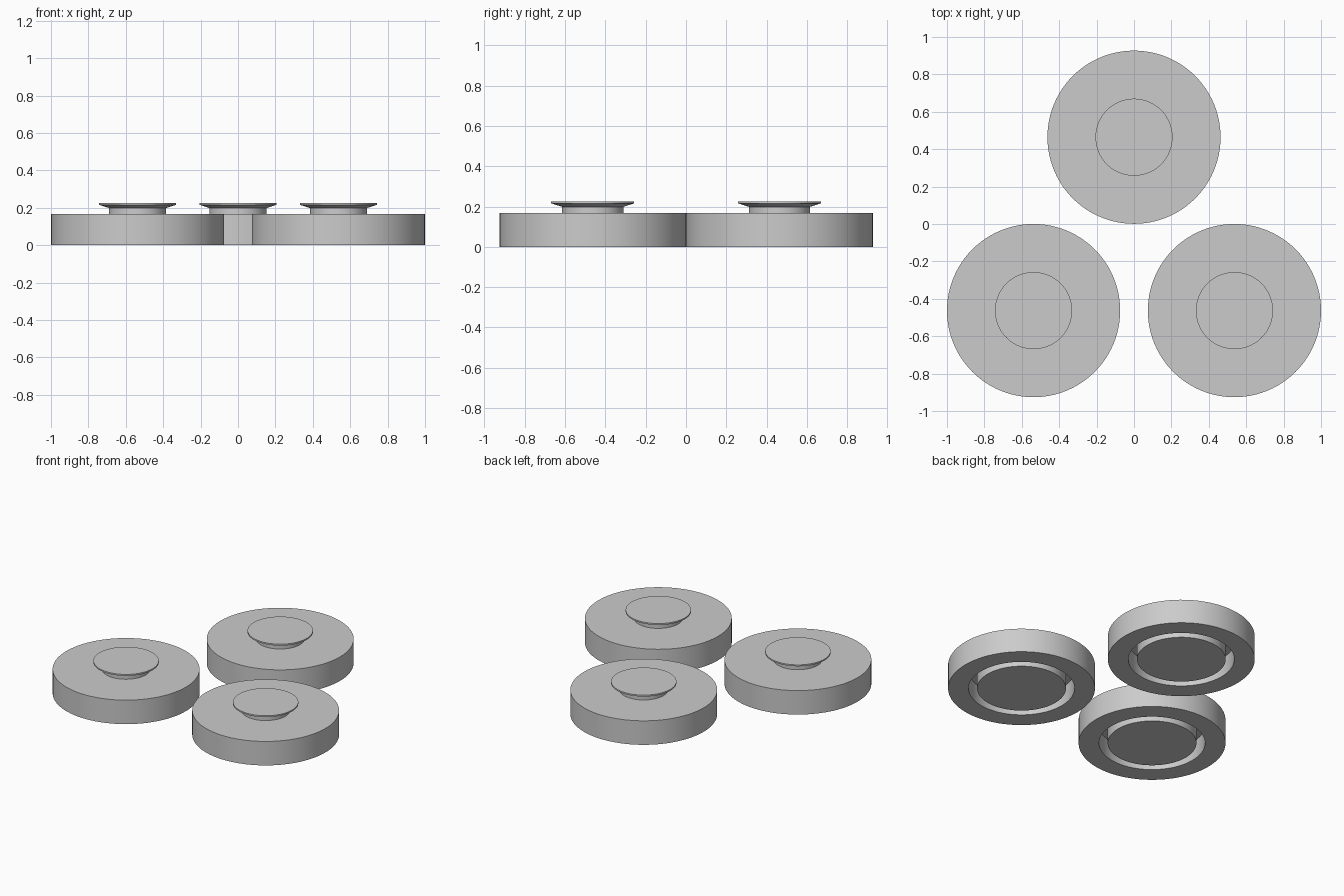
import bpy, bmesh, math

cube = bpy.data.objects.get("Cube")
if cube:
    bpy.data.objects.remove(cube, do_unlink=True)

SEGMENTS = 96

grey = bpy.data.materials.new("plain grey")
grey.use_nodes = True
COLOUR = (0.6, 0.6, 0.6, 1)
grey.diffuse_color = COLOUR
grey.node_tree.nodes["Principled BSDF"].inputs["Base Color"].default_value = COLOUR


def lathe(name, profile, location):
    """Turn a (radius, height) profile, from bottom centre to top centre, around z."""
    bm = bmesh.new()
    angles = [2 * math.pi * j / SEGMENTS for j in range(SEGMENTS)]
    rings = [[bm.verts.new((r * math.cos(a), r * math.sin(a), z)) for a in angles]
             for r, z in profile]
    for low, high in zip(rings, rings[1:]):
        for j in range(SEGMENTS):
            k = (j + 1) % SEGMENTS
            bm.faces.new((low[j], low[k], high[k], high[j]))
    bm.faces.new(rings[0][::-1])
    bm.faces.new(rings[-1])
    mesh = bpy.data.meshes.new(name)
    bm.to_mesh(mesh)
    bm.free()
    mesh.materials.append(grey)
    obj = bpy.data.objects.new(name, mesh)
    obj.location = location
    bpy.context.collection.objects.link(obj)
    bpy.ops.object.select_all(action="DESELECT")
    obj.select_set(True)
    bpy.context.view_layer.objects.active = obj
    bpy.ops.object.shade_smooth_by_angle(angle=math.radians(30))
    return obj


# Thick disc with a deep ring groove cut into its underside
BODY = [(0.28, 0), (0.28, 0.13), (0.334, 0.13), (0.334, 0),
        (0.463, 0), (0.463, 0.167)]
# Short neck flaring into a thin flat cap
KNOB = [(0.152, 0.16), (0.152, 0.199), (0.206, 0.216), (0.206, 0.226)]

# Three identical pieces: one behind, two in front
PLACES = {"back": (0, 0.464, 0),
          "front_left": (0.537, -0.463, 0),
          "front_right": (-0.537, -0.463, 0)}
for place, location in PLACES.items():
    lathe(place + "_disc", BODY, location)
    lathe(place + "_knob", KNOB, location)
